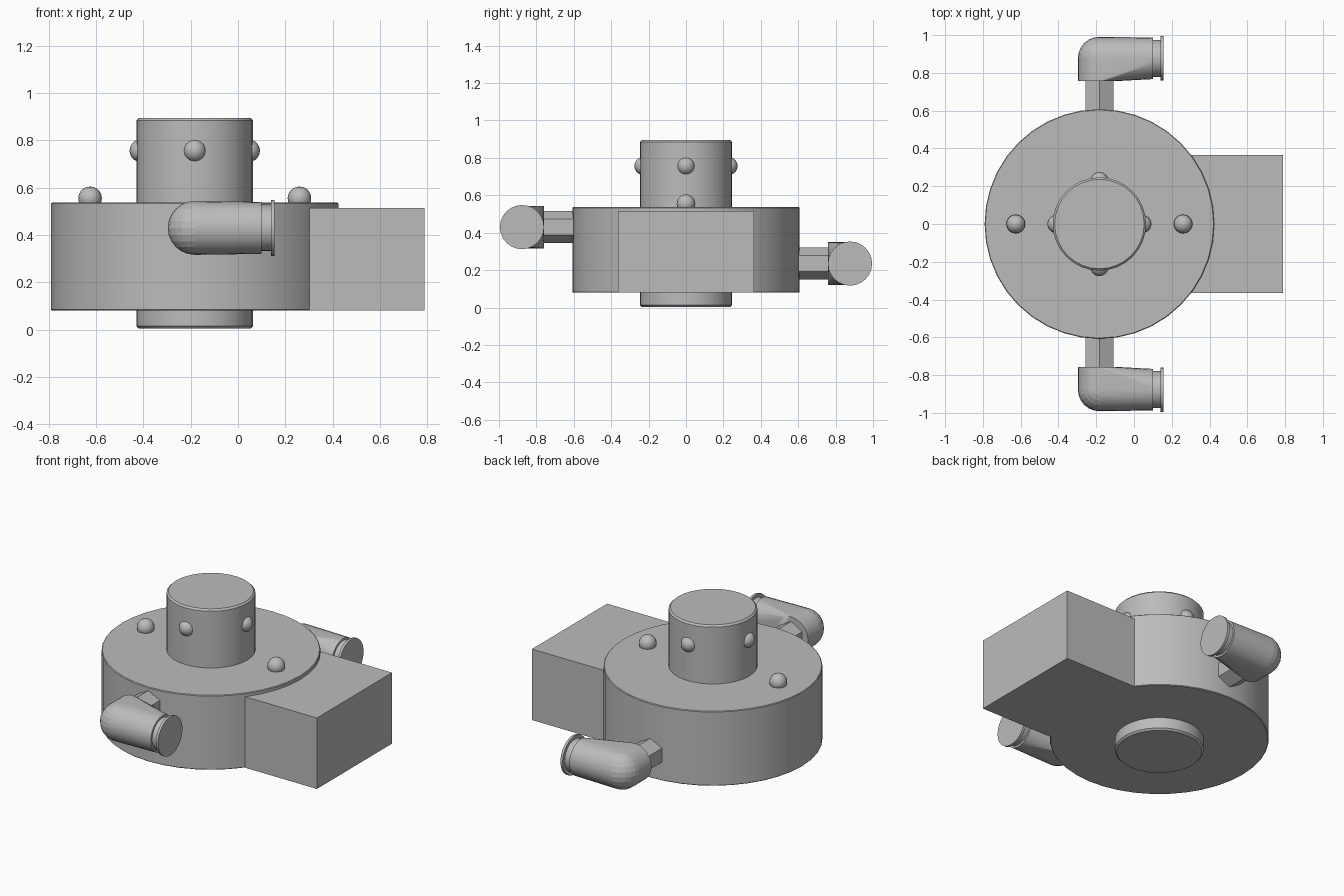
import bpy, bmesh, math
from mathutils import Matrix, Vector

if "Cube" in bpy.data.objects:
    bpy.data.objects.remove(bpy.data.objects["Cube"])

grey = bpy.data.materials.new("plain grey")
grey.use_nodes = True
colour = (0.5, 0.5, 0.5, 1)
grey.diffuse_color = colour
grey.node_tree.nodes["Principled BSDF"].inputs["Base Color"].default_value = colour

AXIS_X = -0.183          # shared axis of body and hub
TURN = {"X": Matrix.Rotation(math.pi / 2, 4, "Y"),
        "Y": Matrix.Rotation(math.pi / 2, 4, "X"),
        "Z": Matrix.Identity(4)}


def finish(obj, name, smooth=True):
    obj.name = obj.data.name = name
    obj.data.materials.append(grey)
    if smooth:
        bpy.ops.object.select_all(action="DESELECT")
        obj.select_set(True)
        bpy.context.view_layer.objects.active = obj
        bpy.ops.object.shade_smooth_by_angle(angle=math.radians(35))
    return obj


def cylinder(name, radius, start, end, axis="Z", sides=32, chamfer=0, spin=0):
    """Cylinder running between two centre points along one axis."""
    start, end = Vector(start), Vector(end)
    bm = bmesh.new()
    bmesh.ops.create_cone(bm, cap_ends=True, segments=sides, radius1=radius,
                          radius2=radius, depth=(end - start).length)
    if chamfer:
        rims = [e for e in bm.edges if abs(e.verts[0].co.z - e.verts[1].co.z) < 1e-5]
        bmesh.ops.bevel(bm, geom=rims, offset=chamfer, segments=1, affect="EDGES")
    bm.transform(Matrix.Translation((start + end) / 2) @ TURN[axis]
                 @ Matrix.Rotation(spin, 4, "Z"))
    return from_bmesh(name, bm, sides > 8)


def from_bmesh(name, bm, smooth=True):
    mesh = bpy.data.meshes.new(name)
    bm.to_mesh(mesh)
    bm.free()
    obj = bpy.data.objects.new(name, mesh)
    bpy.context.collection.objects.link(obj)
    return finish(obj, name, smooth)


def ball(name, centre, radius):
    bm = bmesh.new()
    bmesh.ops.create_uvsphere(bm, u_segments=16, v_segments=10, radius=radius)
    bm.transform(Matrix.Translation(centre))
    return from_bmesh(name, bm)


# Drum body and the hub passing through it
cylinder("body", 0.608, (AXIS_X, 0, 0.08), (AXIS_X, 0, 0.537), sides=40, chamfer=0.004)
cylinder("hub", 0.247, (AXIS_X, 0, 0.004), (AXIS_X, 0, 0.895), chamfer=0.01)

# Square side block
bpy.ops.mesh.primitive_cube_add(size=1)
block = bpy.context.object
block.data.transform(Matrix.Translation((0.395, 0, 0.2975))
                     @ Matrix.Diagonal((0.79, 0.728, 0.435, 1)))
finish(block, "side_block", smooth=False)

# Round-headed screws around the hub and on the body top
for i in range(4):
    a = i * math.pi / 2
    ball(f"hub_screw_{i + 1}",
         (AXIS_X + 0.228 * math.cos(a), 0.228 * math.sin(a), 0.757), 0.048)
for side, name in ((-1, "right"), (1, "left")):
    ball(f"{name}_body_screw", (AXIS_X + side * 0.443, 0, 0.555), 0.05)


def fitting(name, side, z):
    """Elbow pipe fitting on a hexagonal stub, opening towards +x."""
    cylinder(f"{name}_stub", 0.086, (AXIS_X, side * 0.56, z), (AXIS_X, side * 0.80, z),
             axis="Y", sides=6)

    # Elbow shell wrapped around a round inlet, a rounded corner and a round outlet
    radius, y = 0.114, side * 0.877
    bm = bmesh.new()
    bmesh.ops.create_circle(bm, segments=24, radius=radius,
                            matrix=Matrix.Translation((AXIS_X, side * 0.758, z)) @ TURN["Y"])
    bmesh.ops.create_circle(bm, segments=24, radius=radius - 0.004,
                            matrix=Matrix.Translation((0.1, y, z)) @ TURN["X"])
    bmesh.ops.create_uvsphere(bm, u_segments=24, v_segments=12, radius=radius,
                              matrix=Matrix.Translation((AXIS_X, y, z)))
    hull = bmesh.ops.convex_hull(bm, input=bm.verts)
    inside = {g for key in ("geom_interior", "geom_unused") for g in hull[key]
              if isinstance(g, bmesh.types.BMVert)}
    bmesh.ops.delete(bm, geom=list(inside), context="VERTS")
    bmesh.ops.recalc_face_normals(bm, faces=bm.faces)
    from_bmesh(f"{name}_elbow", bm)

    # Narrow collar and the end flange
    cylinder(f"{name}_collar", 0.098, (0.09, y, z), (0.145, y, z), axis="X", sides=24)
    cylinder(f"{name}_flange", 0.118, (0.14, y, z), (0.155, y, z), axis="X", sides=24)


fitting("front_fitting", -1, 0.43)
fitting("back_fitting", 1, 0.235)
